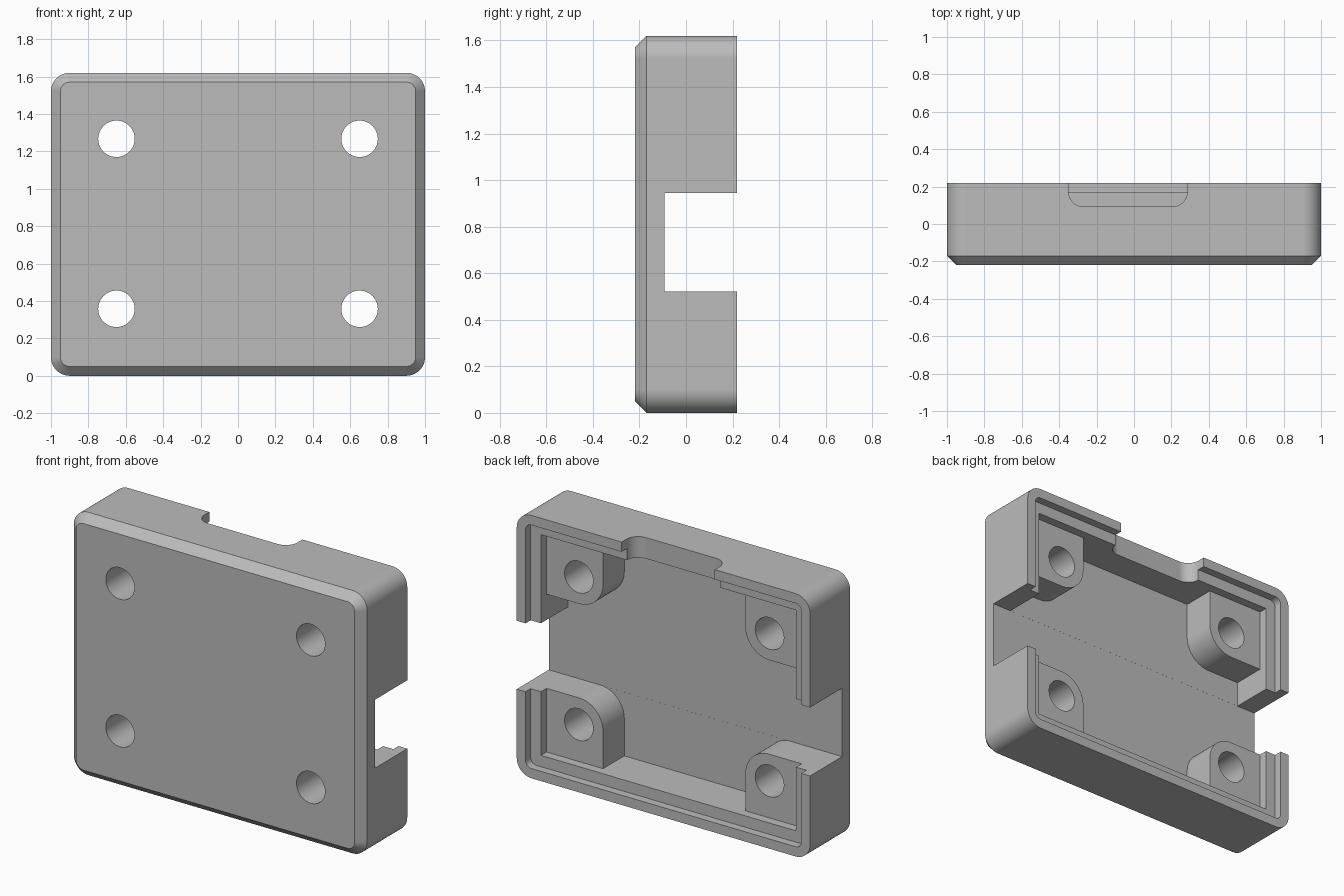
import bpy, bmesh, math

cube = bpy.data.objects.get("Cube")
if cube:
    bpy.data.objects.remove(cube, do_unlink=True)

WIDTH, HEIGHT = 2.0, 1.62
FRONT, BACK = -0.22, 0.22
FLOOR, LEDGE, POST_TOP = -0.092, 0.17, 0.115
RIM, WALL, CHAMFER = 0.06, 0.13, 0.05
SEGMENTS = 16

grey = bpy.data.materials.new("plain grey")
grey.use_nodes = True
grey.diffuse_color = (0.5, 0.5, 0.5, 1)
grey.node_tree.nodes["Principled BSDF"].inputs["Base Color"].default_value = (0.5, 0.5, 0.5, 1)


def outline(u0, u1, v0, v1, radii):
    """Rectangle with one radius per corner, anticlockwise from upper right."""
    corners = [(u1, v1, -1, -1), (u0, v1, 1, -1), (u0, v0, 1, 1), (u1, v0, -1, 1)]
    points = []
    for k, ((u, v, su, sv), r) in enumerate(zip(corners, radii)):
        if r == 0:
            points.append((u, v))
            continue
        for i in range(SEGMENTS + 1):
            a = (k + i / SEGMENTS) * math.pi / 2
            points.append((u + su * r + r * math.cos(a), v + sv * r + r * math.sin(a)))
    return points


def loft(name, rings, axis="Y"):
    """Solid through (depth, outline) rings stacked along an axis."""
    bm = bmesh.new()
    loops = []
    for d, points in rings:
        loops.append([bm.verts.new((u, d, v) if axis == "Y" else (u, v, d)) for u, v in points])
    for a, b in zip(loops, loops[1:]):
        for i in range(len(a)):
            j = (i + 1) % len(a)
            bm.faces.new((a[i], a[j], b[j], b[i]))
    bm.faces.new(loops[0])
    bm.faces.new(loops[-1])
    bmesh.ops.recalc_face_normals(bm, faces=bm.faces)
    mesh = bpy.data.meshes.new(name)
    bm.to_mesh(mesh)
    bm.free()
    mesh.materials.append(grey)
    obj = bpy.data.objects.new(name, mesh)
    bpy.context.collection.objects.link(obj)
    return obj


def prism(name, d0, d1, shape, axis="Y"):
    return loft(name, [(d0, shape), (d1, shape)], axis)


def inset_plan(inset, radius):
    half = WIDTH / 2 - inset
    return outline(-half, half, inset, HEIGHT - inset, [radius] * 4)


def combine(target, tool, operation):
    mod = target.modifiers.new(operation.lower(), "BOOLEAN")
    mod.operation, mod.solver, mod.object = operation, "EXACT", tool
    bpy.context.view_layer.objects.active = target
    bpy.ops.object.modifier_apply(modifier=mod.name)
    bpy.data.objects.remove(tool, do_unlink=True)


# Outer block with rounded corners and a chamfered front
shell = loft("enclosure_shell", [
    (FRONT, inset_plan(CHAMFER, 0.05)),
    (FRONT + CHAMFER, inset_plan(0, 0.1)),
    (BACK, inset_plan(0, 0.1))])

# Stepped rim and main cavity
combine(shell, prism("rim_recess", LEDGE, 0.4, inset_plan(RIM, 0.04)), "DIFFERENCE")
combine(shell, prism("cavity", FLOOR, 0.3, inset_plan(WALL, 0)), "DIFFERENCE")

# Corner screw posts, rounded towards the middle, each with a through hole
HOLE_X, POST_R, HOLE_R = 0.65, 0.165, 0.0975
holes = [(sx * HOLE_X, z, sx, sz) for sx in (1, -1) for z, sz in ((0.358, -1), (1.267, 1))]
for x, z, sx, sz in holes:
    us = sorted((x - sx * POST_R, sx * 0.92))
    vs = sorted((z - sz * POST_R, 0.08 if sz < 0 else HEIGHT - 0.08))
    quadrants = [(1, 1), (-1, 1), (-1, -1), (1, -1)]
    radii = [POST_R if q == (-sx, -sz) else 0 for q in quadrants]
    combine(shell, prism("screw_post", -0.15, POST_TOP, outline(*us, *vs, radii)), "UNION")
for x, z, sx, sz in holes:
    circle = [(x + HOLE_R * math.cos(a), z + HOLE_R * math.sin(a))
              for a in (math.tau * i / 48 for i in range(48))]
    combine(shell, prism("screw_hole", -0.4, 0.4, circle), "DIFFERENCE")

# Side openings and the rounded cable opening in the top wall
combine(shell, prism("side_openings", FLOOR - 0.0004, 0.4,
                     outline(-1.2, 1.2, 0.5225, 0.944, [0] * 4)), "DIFFERENCE")
combine(shell, prism("top_opening", HEIGHT - 0.3, HEIGHT + 0.2,
                     outline(-0.35, 0.285, 0.093, 0.4, [0, 0, 0.08, 0.08]), "Z"), "DIFFERENCE")

# Smooth curves, crisp edges
bpy.ops.object.select_all(action="DESELECT")
shell.select_set(True)
bpy.context.view_layer.objects.active = shell
bpy.ops.object.shade_smooth_by_angle(angle=math.radians(30))
weighted = shell.modifiers.new("even_shading", "WEIGHTED_NORMAL")
weighted.keep_sharp = True
